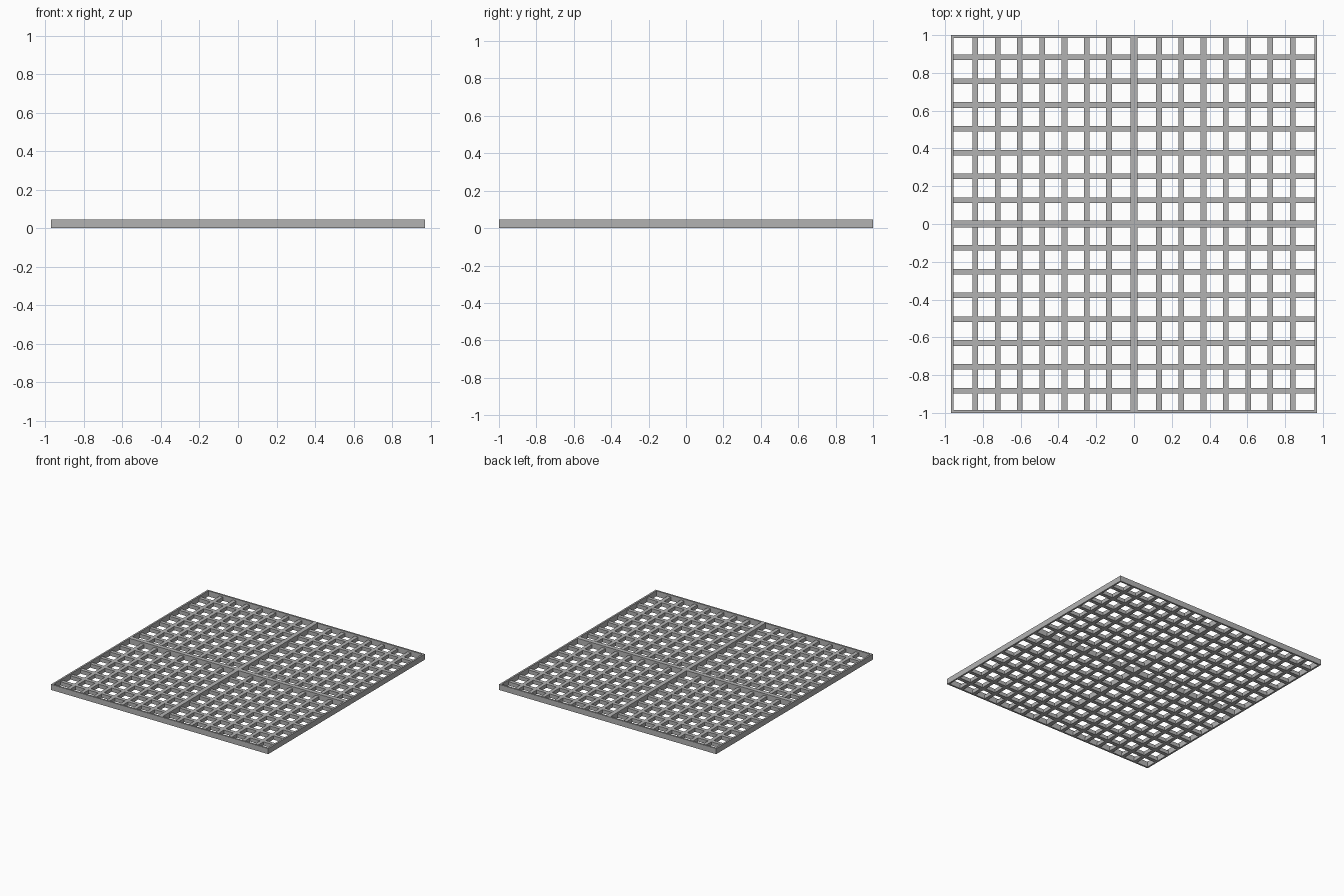
import bpy

if "Cube" in bpy.data.objects:
    bpy.data.objects.remove(bpy.data.objects["Cube"])

grey = bpy.data.materials.new("grey")
grey.diffuse_color = (0.45, 0.45, 0.45, 1)
grey.use_nodes = True
grey.node_tree.nodes["Principled BSDF"].inputs["Base Color"].default_value = grey.diffuse_color

HX, HY, TOP = 0.97, 1.0, 0.045   # half sizes and height
WALL = 0.014                     # rim thickness
SLAT_TOP = 0.03                  # lattice sits below the rim
SLAT = 0.03                      # slat width


def box(name, x0, x1, y0, y1, z0, z1):
    bpy.ops.mesh.primitive_cube_add(size=1, location=((x0 + x1) / 2, (y0 + y1) / 2, (z0 + z1) / 2))
    ob = bpy.context.object
    ob.name = name
    ob.scale = (x1 - x0, y1 - y0, z1 - z0)
    ob.data.materials.append(grey)
    return ob


# Outer rim
for s, side in ((-1, "left"), (1, "right")):
    xs = sorted((s * HX, s * (HX - WALL)))
    box(f"rim_{side}", *xs, -HY, HY, 0, TOP)
for s, side in ((-1, "front"), (1, "back")):
    ys = sorted((s * HY, s * (HY - WALL)))
    box(f"rim_{side}", -HX + WALL, HX - WALL, *ys, 0, TOP)

# Raised dividers crossing in the middle
D = 0.018
box("divider_long", -D, D, -HY + WALL, HY - WALL, 0, TOP)
for s, side in ((-1, "left"), (1, "right")):
    xs = sorted((s * D, s * (HX - WALL)))
    box(f"divider_{side}", *xs, -D, D, 0, TOP)

# Lattice slats, seven on each side of the dividers
for s in (-1, 1):
    for i in range(7):
        x = s * (0.132 + 0.118 * i)
        box("slat_lengthwise", x - SLAT / 2, x + SLAT / 2, -HY + WALL, HY - WALL, 0, SLAT_TOP)
        y = s * 0.126 * (i + 1)
        box("slat_crosswise", -HX + WALL, HX - WALL, y - SLAT / 2, y + SLAT / 2, 0, SLAT_TOP)
